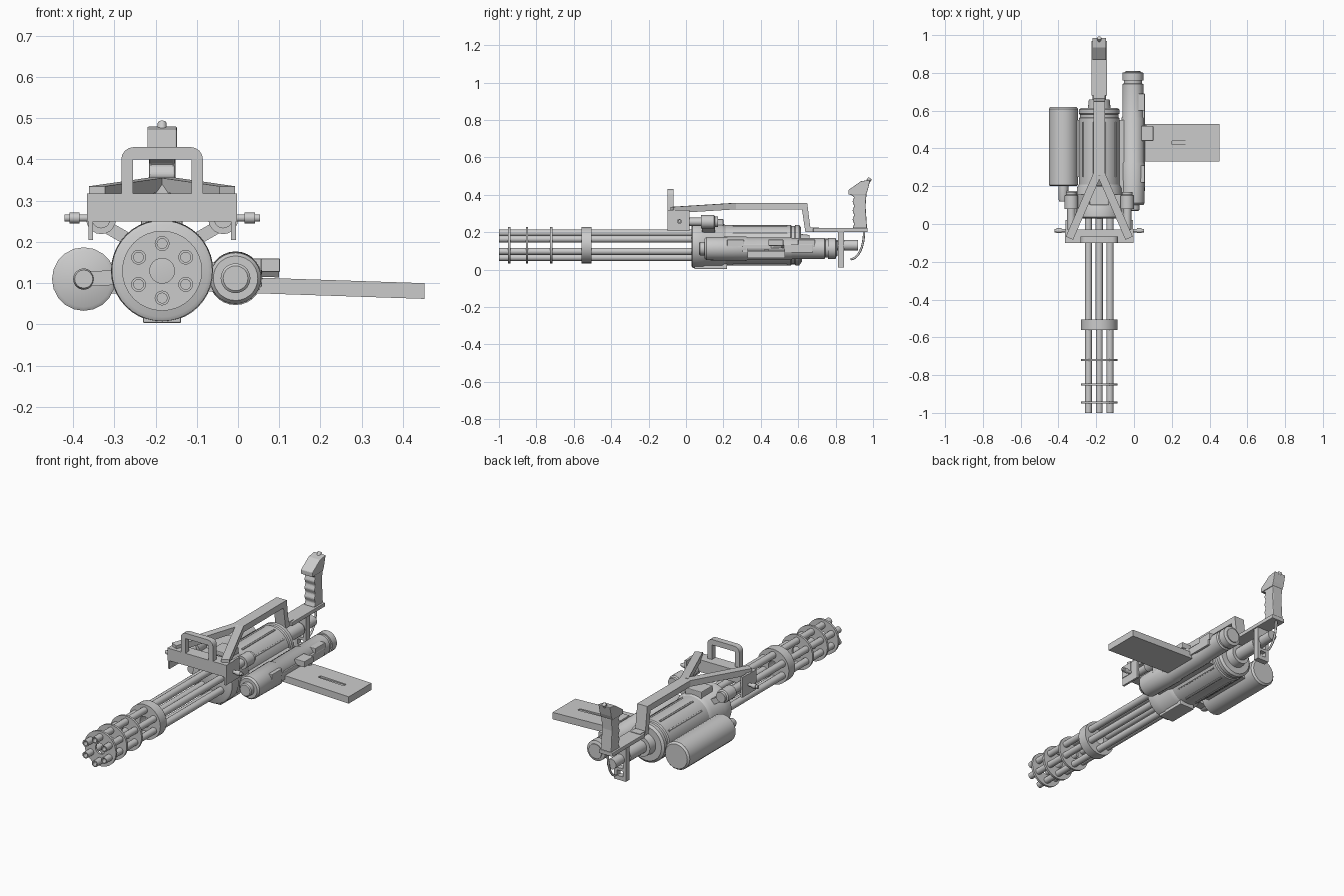
import bpy, bmesh
from math import sin, cos, pi
from mathutils import Vector, Matrix

if "Cube" in bpy.data.objects:
    bpy.data.objects.remove(bpy.data.objects["Cube"])

CX, CZ = -0.184, 0.13   # barrel axis


def finish(name, bm, smooth=True, bevel=0):
    bmesh.ops.remove_doubles(bm, verts=bm.verts, dist=1e-5)
    bmesh.ops.recalc_face_normals(bm, faces=bm.faces)
    me = bpy.data.meshes.new(name)
    bm.to_mesh(me)
    bm.free()
    ob = bpy.data.objects.new(name, me)
    bpy.context.collection.objects.link(ob)
    if bevel:
        m = ob.modifiers.new("bevel", 'BEVEL')
        m.width, m.segments = bevel, 2
    if smooth:
        bpy.ops.object.select_all(action='DESELECT')
        ob.select_set(True)
        bpy.context.view_layer.objects.active = ob
        bpy.ops.object.shade_smooth_by_angle(angle=0.6)
    return ob


def lathe(name, prof, x=CX, z=CZ, n=32, closed=False):
    """Revolve (y, r) points around an axis parallel to y."""
    bm = bmesh.new()
    rings = [[bm.verts.new((x + r * sin(2 * pi * i / n), y, z + r * cos(2 * pi * i / n)))
              for i in range(n)] for y, r in prof]
    pairs = list(zip(rings, rings[1:]))
    if closed:
        pairs.append((rings[-1], rings[0]))
    else:
        bm.faces.new(rings[0])
        bm.faces.new(rings[-1])
    for a, b in pairs:
        for i in range(n):
            j = (i + 1) % n
            bm.faces.new((a[i], a[j], b[j], b[i]))
    return finish(name, bm)


def ring(name, y0, y1, r0, r1, **k):
    return lathe(name, [(y0, r0), (y0, r1), (y1, r1), (y1, r0)], closed=True, **k)


def box(name, x, y, z, bevel=0):
    bm = bmesh.new()
    bmesh.ops.create_cube(bm, size=1)
    for v in bm.verts:
        v.co = [lo + (c + .5) * (hi - lo) for c, (lo, hi) in zip(v.co, (x, y, z))]
    return finish(name, bm, False, bevel)


def extrude(name, pts, x0, x1, bevel=0):
    """Side profile of (y, z) points pulled along x."""
    bm = bmesh.new()
    f = bm.faces.new([bm.verts.new((x0, y, z)) for y, z in pts])
    g = bmesh.ops.extrude_face_region(bm, geom=[f])['geom']
    bmesh.ops.translate(bm, vec=(x1 - x0, 0, 0),
                        verts=[v for v in g if isinstance(v, bmesh.types.BMVert)])
    return finish(name, bm, False, bevel)


def bar(name, p, q, w, h):
    p, q = Vector(p), Vector(q)
    d = q - p
    side = d.cross(Vector((0, 0, 1))).normalized() * w / 2
    up = Vector((0, 0, h / 2))
    bm = bmesh.new()
    a, b = [[bm.verts.new(e + s * side + t * up) for s, t in ((-1, -1), (1, -1), (1, 1), (-1, 1))]
            for e in (p, q)]
    bm.faces.new(a)
    bm.faces.new(b)
    for i in range(4):
        j = (i + 1) % 4
        bm.faces.new((a[i], a[j], b[j], b[i]))
    return finish(name, bm, False)


def rod(name, p, q, r, n=16):
    p, q = Vector(p), Vector(q)
    bm = bmesh.new()
    bmesh.ops.create_cone(bm, cap_ends=True, segments=n, radius1=r, radius2=r, depth=(q - p).length)
    rot = (q - p).to_track_quat('Z', 'Y').to_matrix().to_4x4()
    bm.transform(Matrix.Translation((p + q) / 2) @ rot)
    return finish(name, bm)


# Barrel cluster with bores, spacer discs and clamp
for i in range(6):
    a = i * pi / 3
    lathe(f"barrel_{i}", [(-.9, 0), (-.9, .012), (-1, .012), (-1, .018), (-.53, .018),
                          (-.53, .019), (.06, .019), (.06, 0)],
          CX + .066 * sin(a), CZ + .066 * cos(a), 16)
for i, y in enumerate((-.945, -.85, -.72)):
    ring(f"spacer_disc_{i}", y - .006, y + .006, .03, .097)
ring("barrel_clamp", -.56, -.505, .03, .097)

# Receiver: front housing, body, rear cap and drive shaft
lathe("front_housing", [(.03, .112), (.036, .122), (.09, .124), (.1, .119), (.19, .119), (.21, .108)], n=40)
lathe("receiver_body", [(.2, .108), (.56, .108), (.565, .102), (.58, .102), (.585, .108),
                        (.605, .108), (.615, .095), (.615, .06), (.66, .055), (.66, .035)], n=40)
lathe("rear_shaft", [(.65, .036), (.8, .036), (.8, .028), (.92, .028)], n=20)
box("bottom_panel", (-.23, -.138), (.045, .22), (.003, .03), .004)
box("top_block", (-.235, -.135), (.1, .2), (.2, .27), .004)
for i in range(10):     # raised strips around the body
    a = (i + .5) * pi / 5
    x, z = CX + .107 * sin(a), CZ + .107 * cos(a)
    rod(f"body_strip_{i}", (x, .25, z), (x, .54, z), .006, 6)

# Left canister with neck and mounting arm
lathe("canister", [(.2, .068), (.206, .077), (.61, .077), (.62, .068)], -.374, .11, 20)
lathe("canister_neck", [(.12, .022), (.13, .026), (.2, .026)], -.374, .11, 16)
bar("canister_arm", (-.374, .15, .11), (-.27, .15, .115), .05, .036)
box("canister_mount", (-.32, -.27), (.25, .55), (.075, .135))

# Right feeder drum, stepped along its length
lathe("feeder", [(.07, .03), (.075, .036), (.1, .036), (.1, .054), (.11, .062), (.32, .065),
                 (.33, .06), (.56, .06), (.57, .056), (.74, .056), (.745, .048), (.76, .048),
                 (.76, .056), (.8, .056), (.805, .04), (.81, .04)], -.006, .112, 28)
box("feeder_mount", (-.1, -.03), (.12, .55), (.08, .15))
box("feeder_side_plate", (.03, .058), (.3, .68), (.09, .135), .004)
box("feeder_latch", (.04, .102), (.44, .52), (.127, .16), .003)
for i, y in enumerate((.22, .6)):
    box(f"feeder_lug_{i}", (.02, .057), (y, y + .09), (.12, .16), .003)

# Feed chute, tilted down to the right, with a shallow slot
chute = bar("feed_chute", (.03, .43, .095), (.452, .43, .081), .2, .038)
slot = box("slot_cutter", (.2, .36), (.42, .44), (.098, .13))
slot.hide_render = True
slot.hide_set(True)
m = chute.modifiers.new("slot", 'BOOLEAN')
m.operation, m.object = 'DIFFERENCE', slot
bm = bmesh.new()        # triangular gusset at the chute root
f = bm.faces.new([bm.verts.new(c) for c in ((.04, .53, .116), (.1, .51, .114), (.04, .43, .116))])
g = bmesh.ops.extrude_face_region(bm, geom=[f])['geom']
bmesh.ops.translate(bm, vec=(0, 0, .015), verts=[v for v in g if isinstance(v, bmesh.types.BMVert)])
finish("chute_gusset", bm, False)

# Front carry bracket: cross bar, side plates, pins and buffers
box("cross_bar", (-.366, -.002), (-.1, -.03), (.25, .318))
for s, side in ((-1, "left"), (1, "right")):
    px = CX + s * .173
    box(f"bracket_plate_{side}", (px - .006, px + .006), (-.1, .02), (.205, .318))
    rod(f"bracket_pin_{side}", (CX + s * .15, -.035, .258), (CX + s * .237, -.035, .258), .009, 12)
    rod(f"pin_collar_{side}", (CX + s * .2, -.035, .258), (CX + s * .225, -.035, .258), .013, 12)
    lathe(f"buffer_{side}", [(-.03, .022), (.08, .022), (.08, .036), (.15, .036),
                             (.155, .028), (.17, .028)], CX + s * .148, .255, 20)
    bar(f"buffer_arm_{side}", (CX + s * .15, .12, .245), (CX + s * .08, .12, .205), .07, .035)
    bar(f"frame_leg_{side}", (CX + s * .158, -.075, .318), (CX + s * .012, .26, .339), .042, .034)

# Carry handle, an upside-down U with rounded corners
outer, inner = [], []
for cx, start in ((CX + .069, 0), (CX - .069, pi / 2)):
    for k in range(5):
        a = start + k * pi / 8
        outer.append((cx + .03 * cos(a), .4 + .03 * sin(a)))
        inner.append((cx + .002 * cos(a), .398 + .002 * sin(a)))
outer = [(CX + .099, .3)] + outer + [(CX - .099, .3)]
inner = [(CX + .071, .3)] + inner + [(CX - .071, .3)]
bm = bmesh.new()
loops = [[bm.verts.new((x, y, z)) for x, z in path]
         for path, y in ((outer, -.1), (outer, -.066), (inner, -.066), (inner, -.1))]
for a, b in zip(loops, loops[1:] + loops[:1]):
    for i in range(len(a) - 1):
        bm.faces.new((a[i], a[i + 1], b[i + 1], b[i]))
for e in (0, -1):
    bm.faces.new([l[e] for l in loops])
finish("carry_handle", bm)

# Top beam that bends down to the rear grip plate
extrude("top_beam", [(.2, .318), (.26, .356), (.648, .356), (.668, .2), (.638, .2), (.62, .322), (.26, .322)],
        CX - .031, CX + .031)
box("beam_foot", (CX - .03, CX + .03), (.638, .71), (.2, .225))
box("grip_plate", (CX - .042, CX + .042), (.68, .97), (.2, .222), .003)

# Rear grip with finger ridges, angled head and button
front = [(.89 + (.009 if i % 2 else 0), .22 + i * .024) for i in range(8)]
extrude("grip", front + [(.872, .405), (.965, .405), (.96, .34), (.968, .22)],
        CX - .032, CX + .032, .005)
extrude("grip_head", [(.868, .4), (.868, .425), (.935, .472), (.985, .48), (.972, .425), (.962, .4)],
        CX - .036, CX + .036, .003)
rod("grip_button", (CX, .965, .46), (CX, .985, .488), .011, 12)

# Rear hanger plate with two openings, and the curved cable
for s, side in ((-1, "left"), (1, "right")):
    box(f"hanger_rail_{side}", sorted((CX + s * .018, CX + s * .036)), (.812, .844), (.012, .205))
for i, (z0, z1) in enumerate(((.012, .035), (.065, .08), (.105, .205))):
    box(f"hanger_web_{i}", (CX - .02, CX + .02), (.812, .844), (z0, z1))
cu = bpy.data.curves.new("cable", 'CURVE')
cu.dimensions, cu.bevel_depth, cu.bevel_resolution, cu.use_fill_caps = '3D', .006, 2, True
sp = cu.splines.new('POLY')
sp.points.add(8)
for i, p in enumerate(sp.points):
    a = i / 8 * pi / 2
    p.co = (CX, .88 + .072 * cos(a), .2 - .145 * sin(a), 1)
bpy.context.collection.objects.link(bpy.data.objects.new("cable", cu))
